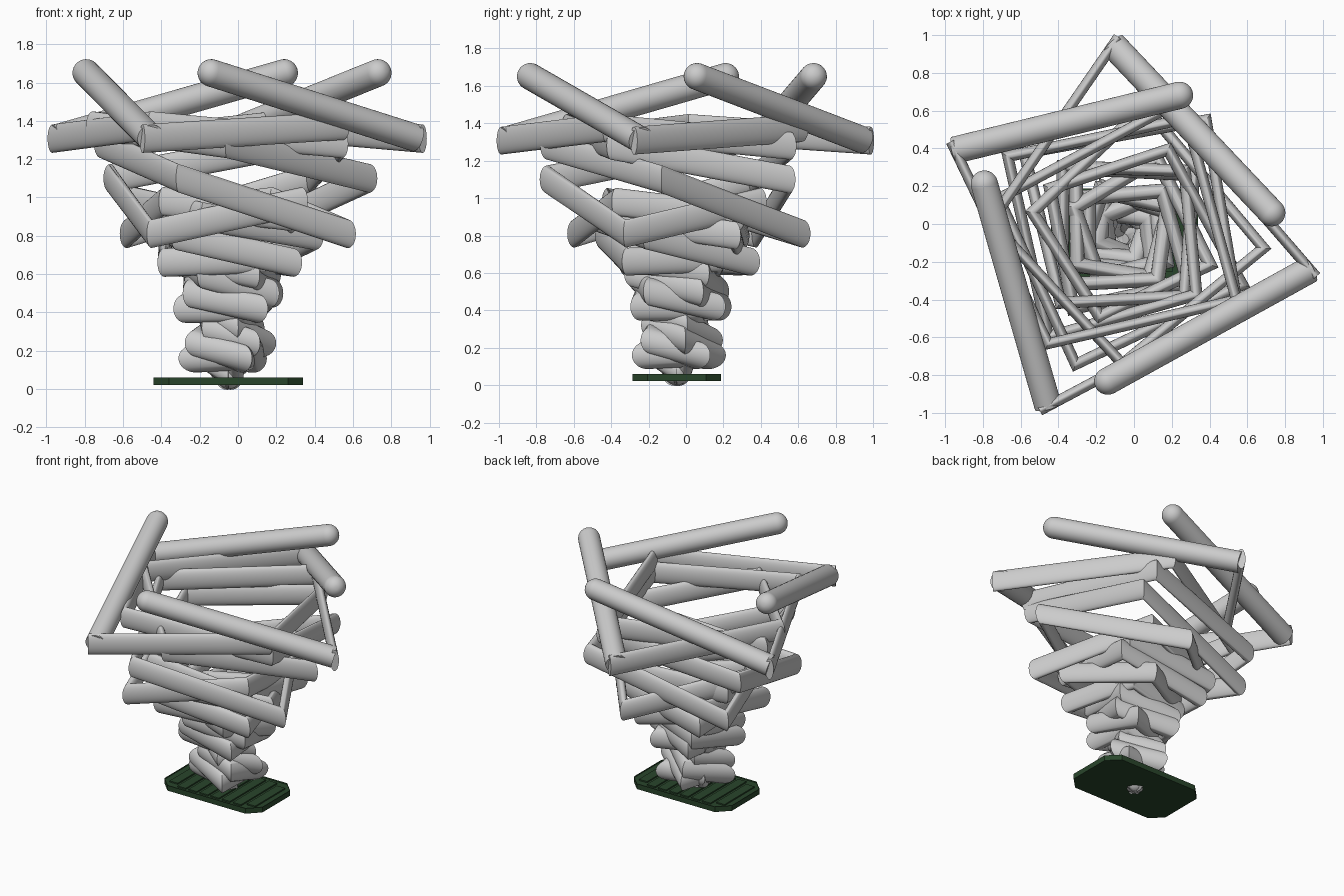
import bpy, bmesh
from math import sin, cos, pi, radians
from mathutils import Vector

if "Cube" in bpy.data.objects:
    bpy.data.objects.remove(bpy.data.objects["Cube"])

CENTRE = Vector((-0.05, -0.05, 0))
TUBE = 0.072      # tube radius
SIDES = 32
UP = Vector((0, 0, 1))


def add_mesh(name, bm, smooth=True):
    bmesh.ops.recalc_face_normals(bm, faces=bm.faces[:])
    me = bpy.data.meshes.new(name)
    bm.to_mesh(me)
    bm.free()
    ob = bpy.data.objects.new(name, me)
    bpy.context.collection.objects.link(ob)
    if smooth:
        bpy.context.view_layer.objects.active = ob
        ob.select_set(True)
        bpy.ops.object.shade_smooth_by_angle(angle=radians(35))
        ob.select_set(False)
    return ob


def ring(bm, c, side, top):
    return [bm.verts.new(c + side * cos(2 * pi * i / SIDES) + top * sin(2 * pi * i / SIDES))
            for i in range(SIDES)]


def skin(bm, rings):
    for a, b in zip(rings, rings[1:]):
        for i in range(SIDES):
            j = (i + 1) % SIDES
            bm.faces.new((a[i], a[j], b[j], b[i]))
    bm.faces.new(rings[0])
    bm.faces.new(rings[-1][::-1])


def round_rod(bm, p, q):
    """Round rod with a domed end at p and a flat end at q."""
    d = (q - p).normalized()
    side = d.cross(UP).normalized()
    top = side.cross(d)
    stations = [(p - d * TUBE * cos(a), TUBE * sin(a))
                for a in (k / 9 * pi / 2 for k in range(1, 10))] + [(q, TUBE)]
    skin(bm, [ring(bm, c, side * r, top * r) for c, r in stations])


def flat_spiral(bm, pts, thin, thick):
    """Mitred elliptical sweep, upright, growing from thin to thick."""
    rings = []
    last = len(pts) - 1
    flat = [Vector((p.x, p.y, 0)) for p in pts]
    for i, p in enumerate(pts):
        half = thin + (thick - thin) * (i / last) ** 2
        ins = (flat[i] - flat[i - 1]).normalized() if i > 0 else None
        out = (flat[i + 1] - flat[i]).normalized() if i < last else None
        ins, out = ins or out, out or ins
        d = (ins + out).normalized()
        side = d.cross(UP) * half / max(0.6, d.dot(ins))
        rings.append(ring(bm, p, side, UP * TUBE * 1.03))
    skin(bm, rings)


# Spiral stations from the top down: (radius, height), one per quarter turn
PATH = [(.787, 1.65), (1.0, 1.31), (.71, 1.375), (.69, 1.28), (.74, 1.10),
        (.68, .81), (.50, .98), (.46, .90), (.48, .80), (.43, .66),
        (.30, .68), (.27, .60), (.26, .50), (.25, .42), (.15, .42),
        (.13, .32), (.17, .24), (.17, .16), (.09, .17), (.01, .07)]
TURN = [0, 85.5, 167, 261, 346, 433] + [86.5 * i for i in range(6, 20)]

# Four square-spiral strands
for n, start in enumerate((8, 68.3, 160.6, 263.5)):
    pts = []
    for (r, z), turn in zip(PATH, TURN):
        a = radians(start + turn)
        pts.append(CENTRE + Vector((r * cos(a), r * sin(a), z)))
    bm = bmesh.new()
    round_rod(bm, pts[0], pts[1])                 # free rod at the rim
    # flattened rods winding down to the foot, overlapping the rod's end
    back = (pts[1] - pts[2]).normalized() * 0.05
    flat_spiral(bm, [pts[1] + back] + pts[2:], 0.028, 0.07)
    add_mesh(f"spiral_strand_{n + 1}", bm)

# Foot tip under the plate
bm = bmesh.new()
bmesh.ops.create_uvsphere(bm, u_segments=24, v_segments=12, radius=TUBE)
bmesh.ops.translate(bm, verts=bm.verts[:], vec=CENTRE + Vector((0, 0, TUBE)))
add_mesh("foot_tip", bm)

# Base plate: chamfered rectangle, raised rim around a shallow slatted tray
green = bpy.data.materials.new("dark_green")
green.diffuse_color = (0.022, 0.06, 0.024, 1)
green.use_nodes = True
green.node_tree.nodes["Principled BSDF"].inputs["Base Color"].default_value = green.diffuse_color
HX, HY, CH = 0.39, 0.237, 0.08
bm = bmesh.new()
outline = [(HX, -HY + CH), (HX, HY - CH), (HX - CH, HY), (-HX + CH, HY),
           (-HX, HY - CH), (-HX, -HY + CH), (-HX + CH, -HY), (HX - CH, -HY)]
top = bm.faces.new([bm.verts.new(CENTRE + Vector((x, y, 0.06))) for x, y in outline])
low = [bm.verts.new(v.co - Vector((0, 0, 0.038))) for v in top.verts]
up = list(top.verts)
for i in range(8):
    bm.faces.new((up[i - 1], low[i - 1], low[i], up[i]))
bm.faces.new(low[::-1])
bmesh.ops.inset_region(bm, faces=[top], thickness=0.022)
bmesh.ops.translate(bm, verts=list(top.verts), vec=(0, 0, -0.01))
add_mesh("base_plate", bm, smooth=False).data.materials.append(green)

bm = bmesh.new()
for k in range(8):
    x = -0.308 + k * 0.088
    length = 0.34 if k in (0, 7) else 0.41
    verts = bmesh.ops.create_cube(bm, size=1)["verts"]
    bmesh.ops.scale(bm, verts=verts, vec=(0.065, length, 0.012))
    bmesh.ops.translate(bm, verts=verts, vec=CENTRE + Vector((x, 0, 0.053)))
add_mesh("base_slats", bm, smooth=False).data.materials.append(green)
